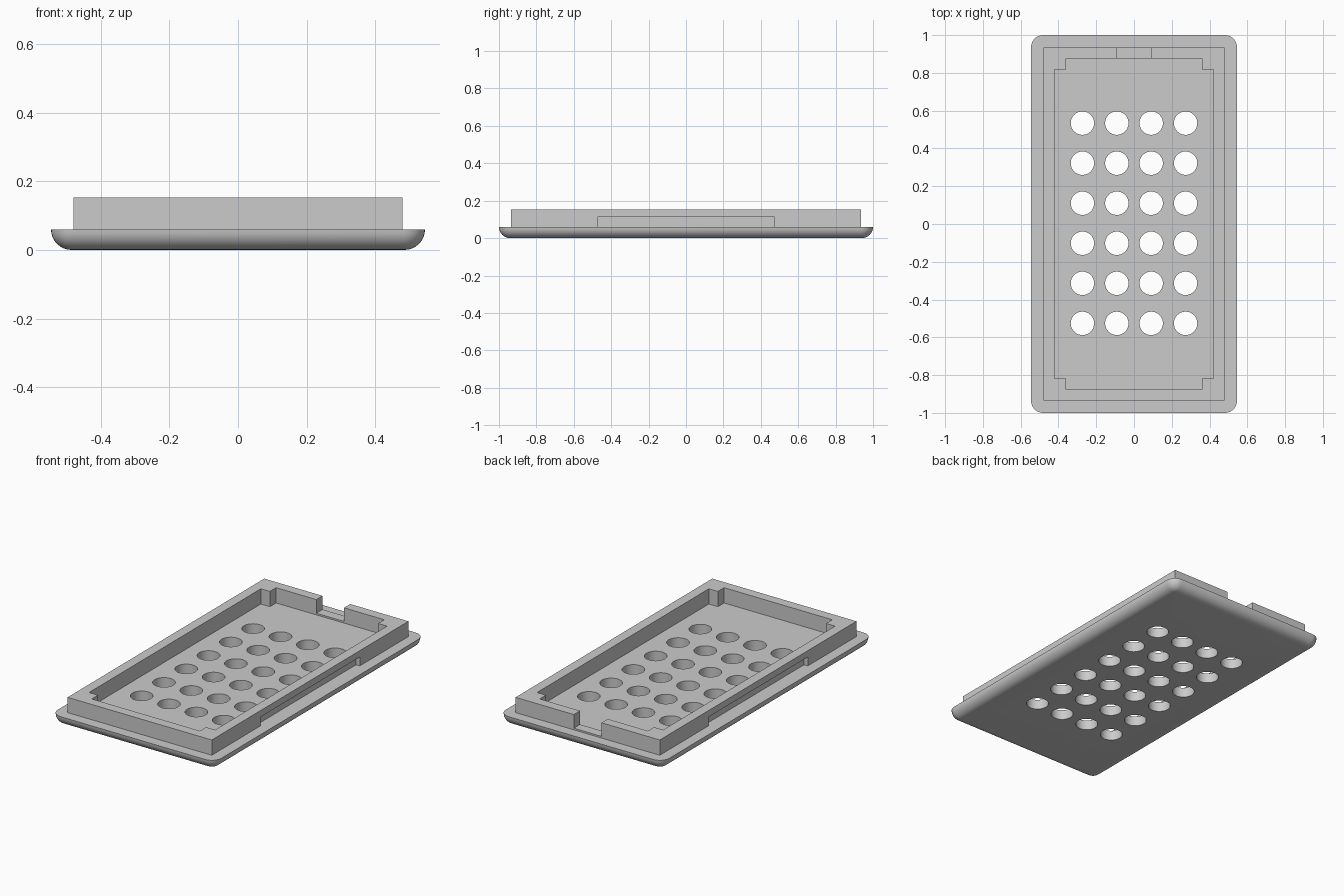
import bpy, bmesh, math
from mathutils import Matrix

cube = bpy.data.objects.get("Cube")
if cube:
    bpy.data.objects.remove(cube, do_unlink=True)

grey = bpy.data.materials.new("light_grey")
grey.use_nodes = True
COLOUR = (0.6, 0.6, 0.6, 1)
grey.diffuse_color = COLOUR
grey.node_tree.nodes["Principled BSDF"].inputs["Base Color"].default_value = COLOUR


def make_object(name, bm):
    bmesh.ops.recalc_face_normals(bm, faces=bm.faces)
    mesh = bpy.data.meshes.new(name)
    bm.to_mesh(mesh)
    bm.free()
    mesh.materials.append(grey)
    obj = bpy.data.objects.new(name, mesh)
    bpy.context.collection.objects.link(obj)
    return obj


def box(name, x0, x1, y0, y1, z0, z1):
    bm = bmesh.new()
    bmesh.ops.create_cube(bm, size=1)
    for v in bm.verts:
        v.co.x = x1 if v.co.x > 0 else x0
        v.co.y = y1 if v.co.y > 0 else y0
        v.co.z = z1 if v.co.z > 0 else z0
    return make_object(name, bm)


def cut(obj, cutters):
    """Subtract every cutter, bake the result and remove the cutters."""
    for cutter in cutters:
        cutter.hide_render = True
        mod = obj.modifiers.new("cut", 'BOOLEAN')
        mod.operation = 'DIFFERENCE'
        mod.solver = 'EXACT'
        mod.object = cutter
    bpy.context.view_layer.update()
    graph = bpy.context.evaluated_depsgraph_get()
    mesh = bpy.data.meshes.new_from_object(obj.evaluated_get(graph))
    obj.modifiers.clear()
    obj.data = mesh
    for cutter in cutters:
        bpy.data.objects.remove(cutter, do_unlink=True)


# Base plate: rounded rectangle rings with a rounded lower edge
HALF_X, HALF_Y, THICK, CORNER = 0.545, 1.0, 0.06, 0.064
STEPS = 8


def plate_ring(bm, inset, z):
    radius = CORNER - inset
    verts = []
    for quarter, (sx, sy) in enumerate([(1, 1), (-1, 1), (-1, -1), (1, -1)]):
        for i in range(STEPS + 1):
            a = (quarter + i / STEPS) * math.pi / 2
            verts.append(bm.verts.new((sx * (HALF_X - CORNER) + radius * math.cos(a),
                                       sy * (HALF_Y - CORNER) + radius * math.sin(a), z)))
    return verts


bm = bmesh.new()
rings = []
for i in range(STEPS + 1):
    t = i / STEPS * math.pi / 2
    rings.append(plate_ring(bm, THICK * (1 - math.cos(t)), THICK * (1 - math.sin(t))))
for upper, lower in zip(rings, rings[1:]):
    for j in range(len(upper)):
        k = (j + 1) % len(upper)
        bm.faces.new((upper[j], lower[j], lower[k], upper[k]))
bm.faces.new(rings[0])
bm.faces.new(list(reversed(rings[-1])))
plate = make_object("base_plate", bm)

# Grid of round holes through the plate
bm = bmesh.new()
for col in range(4):
    for row in range(6):
        x = (col - 1.5) * 0.182
        y = (row - 2.5) * 0.212 + 0.004
        bmesh.ops.create_cone(bm, cap_ends=True, segments=40, radius1=0.062,
                              radius2=0.062, depth=0.4,
                              matrix=Matrix.Translation((x, y, 0.03)))
cut(plate, [make_object("hole_cutter", bm)])

# Raised rim: hollow box with thick corners, back notch and side recesses
rim = box("raised_rim", -0.48, 0.48, -0.935, 0.935, 0.05, 0.152)
cutters = [
    box("inner_long_cutter", -0.42, 0.42, -0.817, 0.817, 0, 0.3),
    box("inner_narrow_cutter", -0.36, 0.36, -0.876, 0.876, 0, 0.3),
    box("back_notch_cutter", -0.092, 0.092, 0.8, 1.1, 0.07, 0.3),
]
for side in (-1, 1):
    xs = sorted((side * 0.455, side * 0.6))
    cutters.append(box("side_recess_cutter", *xs, -0.473, 0.473, 0, 0.113))
cut(rim, cutters)

# Smooth only the rounded edges
bpy.ops.object.select_all(action='DESELECT')
for obj in (plate, rim):
    obj.select_set(True)
bpy.context.view_layer.objects.active = plate
bpy.ops.object.shade_smooth_by_angle(angle=math.radians(30))
